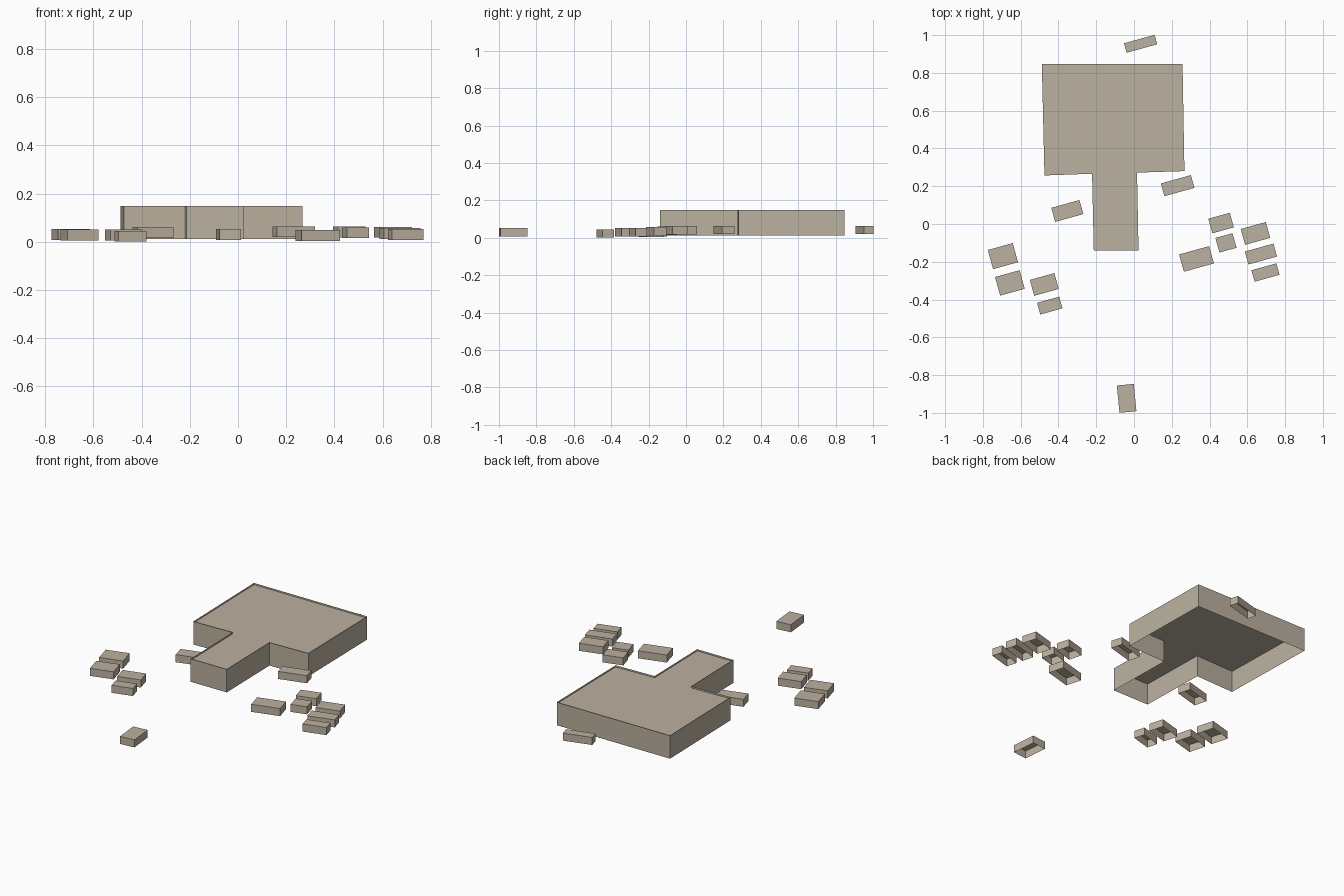
import bpy, bmesh, math
from mathutils import Matrix, Vector

if "Cube" in bpy.data.objects:
    bpy.data.objects.remove(bpy.data.objects["Cube"])

stone = bpy.data.materials.new("warm_stone")
stone.diffuse_color = (0.50, 0.44, 0.35, 1)
stone.use_nodes = True
stone.node_tree.nodes["Principled BSDF"].inputs["Base Color"].default_value = stone.diffuse_color


def shell(name, outline, bottom, top, roof):
    """Thin walls round an outline (counter-clockwise) with a roof and an open underside."""
    bm = bmesh.new()
    low = [bm.verts.new((x, y, bottom)) for x, y in outline]
    high = [bm.verts.new((x, y, top)) for x, y in outline]
    lid = high if roof == top else [bm.verts.new((x, y, roof)) for x, y in outline]
    n = len(outline)
    for i in range(n):
        j = (i + 1) % n
        bm.faces.new((low[i], low[j], high[j], high[i]))
    bm.faces.new(lid)
    mesh = bpy.data.meshes.new(name)
    bm.to_mesh(mesh)
    bm.free()
    mesh.materials.append(stone)
    obj = bpy.data.objects.new(name, mesh)
    bpy.context.collection.objects.link(obj)
    return obj


def house(name, x, y, width, depth, bottom, angle=15.5):
    turn = Matrix.Rotation(math.radians(angle), 2)
    outline = []
    for sx, sy in ((-1, -1), (1, -1), (1, 1), (-1, 1)):
        p = turn @ Vector((sx * width / 2, sy * depth / 2))
        outline.append((x + p.x, y + p.y))
    shell(name, outline, bottom, bottom + 0.045, bottom + 0.045)


# Large T-shaped hall, its roof set just below a thin parapet
shell("main_hall", [
    (-0.488, 0.847), (-0.474, 0.257), (-0.222, 0.266), (-0.213, -0.14),
    (0.024, -0.14), (0.016, 0.272), (0.267, 0.28), (0.257, 0.847)],
    0.012, 0.149, 0.139)

# Small houses: x, y, width, depth, base height
houses = {
    "north_house": (0.035, 0.954, 0.168, 0.052, 0.019),
    "east_wing_house": (0.231, 0.203, 0.165, 0.07, 0.019),
    "west_wing_house": (-0.353, 0.069, 0.155, 0.077, 0.016),
    "west_house_1": (-0.694, -0.170, 0.137, 0.105, 0.007),
    "west_house_2": (-0.657, -0.312, 0.135, 0.102, 0.006),
    "west_house_3": (-0.475, -0.320, 0.135, 0.087, 0.006),
    "west_house_4": (-0.446, -0.432, 0.122, 0.064, 0.0),
    "east_house_1": (0.331, -0.185, 0.165, 0.095, 0.004),
    "east_house_2": (0.461, 0.005, 0.118, 0.08, 0.018),
    "east_house_3": (0.487, -0.100, 0.094, 0.08, 0.015),
    "east_house_4": (0.643, -0.050, 0.138, 0.087, 0.017),
    "east_house_5": (0.672, -0.159, 0.157, 0.071, 0.012),
    "east_house_6": (0.696, -0.257, 0.137, 0.063, 0.007),
}
for name, data in houses.items():
    house(name, *data)

# Lone house at the front, turned a different way
house("south_house", -0.039, -0.923, 0.09, 0.145, 0.007, 5.5)
